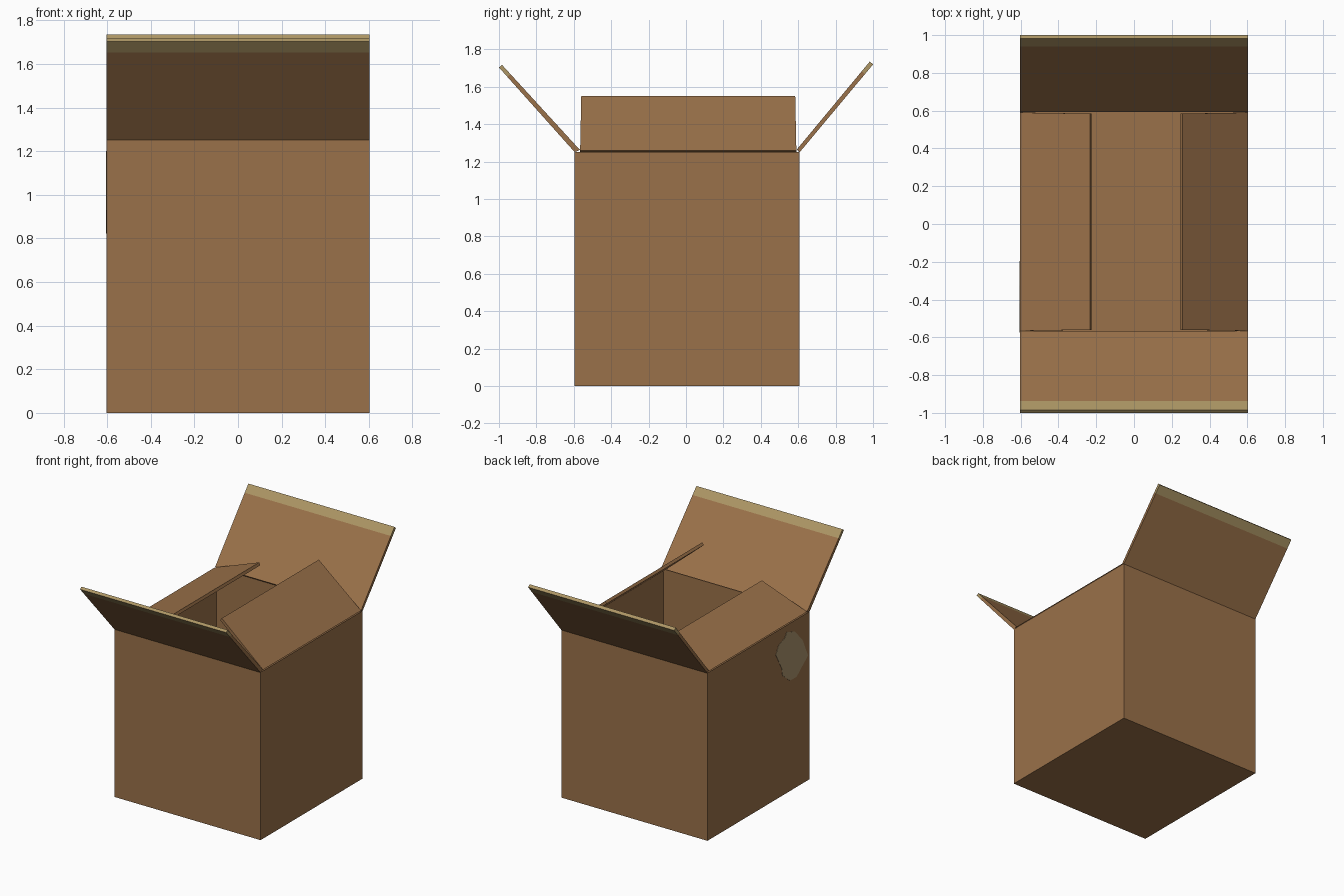
import bpy, bmesh
from mathutils import Vector

if "Cube" in bpy.data.objects:
    bpy.data.objects.remove(bpy.data.objects["Cube"])


def material(name, rgb):
    m = bpy.data.materials.new(name)
    m.diffuse_color = (*rgb, 1.0)
    m.use_nodes = True
    m.node_tree.nodes["Principled BSDF"].inputs["Base Color"].default_value = m.diffuse_color
    return m


CARD = material("cardboard brown", (0.323, 0.165, 0.067))
TAPE = material("tape tan", (0.418, 0.305, 0.130))
PATCH = material("label grey tan", (0.41, 0.30, 0.155))

X = 0.603                     # half width of the box
Y0, Y1 = -0.595, 0.608        # front and back wall
TOP, WALL = 1.252, 0.022


def finish(name, bm, mats):
    bmesh.ops.recalc_face_normals(bm, faces=bm.faces)
    me = bpy.data.meshes.new(name)
    bm.to_mesh(me)
    bm.free()
    for m in mats:
        me.materials.append(m)
    ob = bpy.data.objects.new(name, me)
    bpy.context.collection.objects.link(ob)
    return ob


def prism(bm, ring_a, ring_b):
    """Closed solid between two matching outlines."""
    a = [bm.verts.new(p) for p in ring_a]
    b = [bm.verts.new(p) for p in ring_b]
    n = len(a)
    faces = [bm.faces.new(a), bm.faces.new(b)]
    for i in range(n):
        j = (i + 1) % n
        faces.append(bm.faces.new((a[i], a[j], b[j], b[i])))
    return faces


# Open box: a cube whose top is inset and pushed down to the floor
bm = bmesh.new()
bmesh.ops.create_cube(bm, size=1)
for v in bm.verts:
    v.co = Vector((v.co.x * 2 * X,
                   (Y0 + Y1) / 2 + v.co.y * (Y1 - Y0),
                   (v.co.z + 0.5) * TOP))
bm.faces.ensure_lookup_table()
top = max(bm.faces, key=lambda f: f.calc_center_median().z)
bmesh.ops.inset_region(bm, faces=[top], thickness=WALL)
bmesh.ops.translate(bm, verts=top.verts, vec=(0, 0, WALL - TOP))
finish("box_body", bm, [CARD])


# Front and back flaps: profile in y/z, tape band wrapped round the tip
def long_flap(name, outer_hinge, inner_hinge, inner_tip, outer_tip):
    oh, ih, it, ot = (Vector((0, *p)) for p in
                      (outer_hinge, inner_hinge, inner_tip, outer_tip))
    f = 0.89                  # where the tape begins along the flap
    bm = bmesh.new()
    rows = []
    for s in (-X, X):
        pts = (oh, oh.lerp(ot, f), ot, it, ih.lerp(it, f), ih)
        rows.append([bm.verts.new((s, p.y, p.z)) for p in pts])
    a, b = rows
    for r in rows:            # side ends: card part, then tape part
        bm.faces.new((r[0], r[1], r[4], r[5]))
        bm.faces.new((r[1], r[2], r[3], r[4])).material_index = 1
    for i in range(6):
        j = (i + 1) % 6
        face = bm.faces.new((a[i], a[j], b[j], b[i]))
        face.material_index = 1 if i in (1, 2, 3) else 0
    finish(name, bm, [CARD, TAPE])


long_flap("front_flap", (Y0, 1.25), (-0.567, 1.262), (-0.984, 1.717), (-1.0, 1.703))
long_flap("back_flap", (Y1, 1.25), (0.592, 1.264), (0.983, 1.735), (1.0, 1.719))


# Side flaps: profile in x/z, folded partly inward
def side_flap(name, profile):
    bm = bmesh.new()
    front = [(x, -0.566 if i < 2 else -0.560, z) for i, (x, z) in enumerate(profile)]
    back = [(x, 0.590 if i < 2 else 0.584, z) for i, (x, z) in enumerate(profile)]
    prism(bm, front, back)
    finish(name, bm, [CARD])


side_flap("left_flap", [(-X + 0.02, 1.245), (-X, 1.26), (-0.234, 1.398), (-0.226, 1.378)])
side_flap("right_flap", [(X - 0.02, 1.245), (X, 1.26), (0.258, 1.55), (0.245, 1.533)])

# Irregular worn label on the left wall, as a thin plate
outline = [(-0.325, 1.20), (-0.42, 1.17), (-0.515, 1.066), (-0.575, 0.93),
           (-0.49, 0.865), (-0.44, 0.823), (-0.36, 0.826), (-0.275, 0.896),
           (-0.265, 0.953), (-0.195, 1.08), (-0.23, 1.14), (-0.30, 1.165)]
bm = bmesh.new()
prism(bm, [(-X - 0.002, y, z) for y, z in outline],
      [(-X + 0.002, y, z) for y, z in outline])
finish("side_label", bm, [PATCH])
